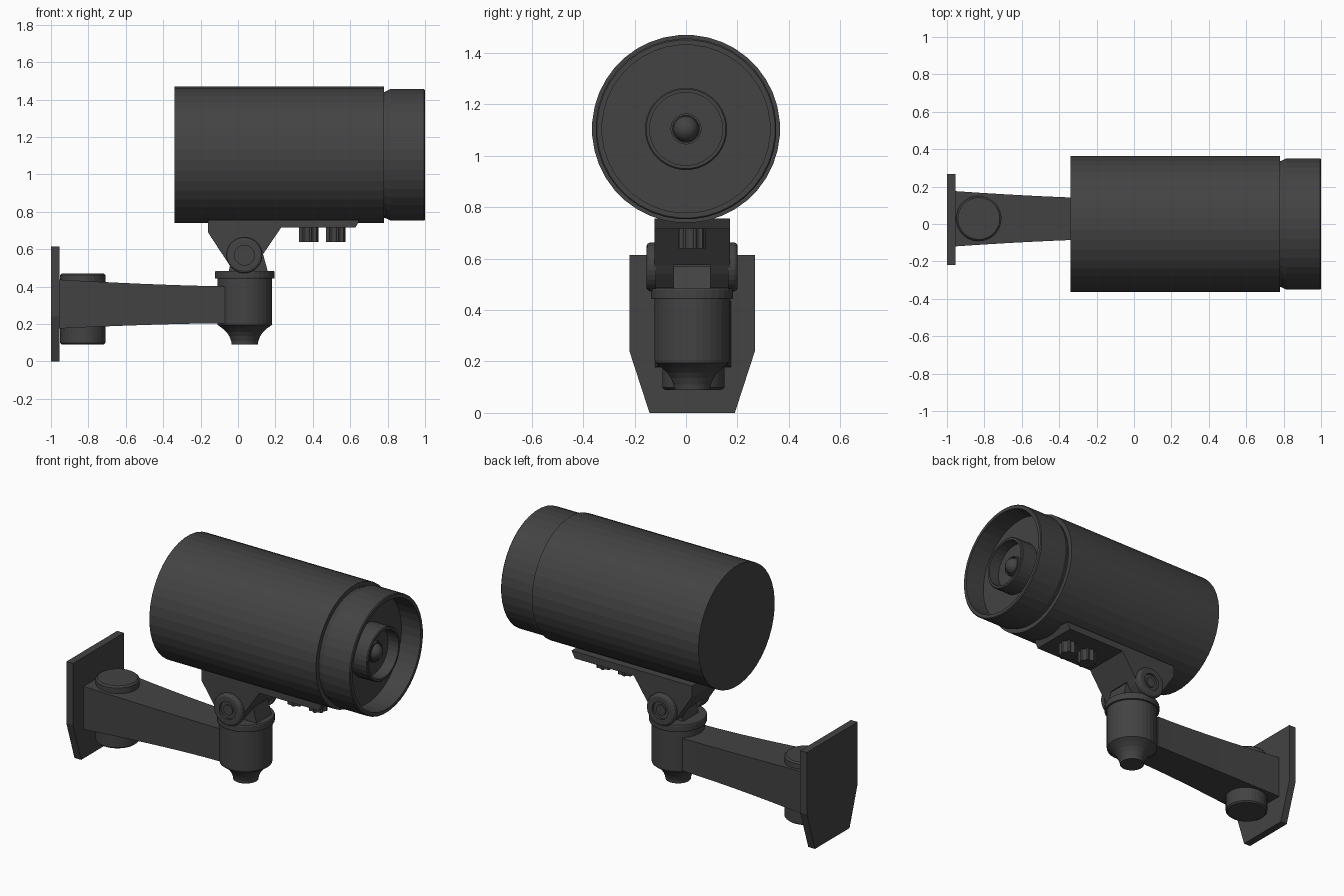
import bpy, bmesh, math
from mathutils import Vector

if "Cube" in bpy.data.objects:
    bpy.data.objects.remove(bpy.data.objects["Cube"])

MAT = bpy.data.materials.new("charcoal grey")
MAT.diffuse_color = (0.056, 0.056, 0.056, 1)
MAT.use_nodes = True
MAT.node_tree.nodes["Principled BSDF"].inputs["Base Color"].default_value = MAT.diffuse_color
CY = 0.024   # the mount sits slightly off the camera axis


def finish(bm, name):
    bmesh.ops.recalc_face_normals(bm, faces=bm.faces)
    me = bpy.data.meshes.new(name)
    bm.to_mesh(me)
    bm.free()
    me.materials.append(MAT)
    ob = bpy.data.objects.new(name, me)
    bpy.context.collection.objects.link(ob)
    return ob


def skin(name, rings):
    """Bridge equal-sized point rings and cap both ends."""
    bm = bmesh.new()
    vs = [[bm.verts.new(p) for p in r] for r in rings]
    n = len(vs[0])
    for a, b in zip(vs, vs[1:]):
        for i in range(n):
            j = (i + 1) % n
            bm.faces.new((a[i], a[j], b[j], b[i]))
    bm.faces.new(vs[0])
    bm.faces.new(vs[-1])
    return finish(bm, name)


def lathe(name, profile, axis, centre, n=32, radial=lambda i: 1.0):
    """Turn (radius, height) pairs around the given axis."""
    rings = []
    for r, h in profile:
        ring = []
        for i in range(n):
            t = 2 * math.pi * (i + 0.5) / n
            a, b = r * radial(i) * math.cos(t), r * radial(i) * math.sin(t)
            p = {"x": (h, a, b), "y": (a, h, b), "z": (a, b, h)}[axis]
            ring.append(Vector(p) + Vector(centre))
        rings.append(ring)
    return skin(name, rings)


def prism_y(name, pts, y0, y1):
    return skin(name, [[(x, y, z) for x, z in pts] for y in (y0, y1)])


# Camera housing
lathe("camera_body", [(0.366, -0.34), (0.366, 0.78), (0.33, 0.78), (0.33, 0.77)],
      "x", (0, 0, 1.105), 40)

# Front hood with recessed face
lathe("front_hood", [(0.338, 0.775), (0.338, 0.785), (0.352, 0.815), (0.352, 0.995),
                     (0.347, 1.0), (0.327, 1.0), (0.327, 0.87)],
      "x", (0, 0, 1.105), 40)

# Lens barrel, collar and glass
lathe("lens_barrel", [(0.16, 0.865), (0.16, 0.975), (0.155, 0.98), (0.142, 0.98),
                      (0.142, 0.91), (0.06, 0.91), (0.06, 0.93), (0.052, 0.93), (0.052, 0.915)],
      "x", (0, 0, 1.105), 32)
bm = bmesh.new()
bmesh.ops.create_uvsphere(bm, u_segments=20, v_segments=12, radius=0.05)
bmesh.ops.translate(bm, verts=bm.verts, vec=(0.915, 0, 1.105))
for f in bm.faces:
    f.smooth = True
finish(bm, "lens_glass")

# Wall plate with tapered lower corners
outline = [(-0.244, 0.615), (0.244, 0.615), (0.244, 0.24), (0.166, 0), (-0.166, 0), (-0.244, 0.24)]
skin("wall_plate", [[(x, CY + y, z) for y, z in outline] for x in (-1.0, -0.955)])

# Tapered arm
rings = []
for k in range(11):
    t = 1 - k / 10
    x = -0.07 - 0.89 * t
    hy, hz = 0.107 + 0.041 * t ** 1.5, 0.099 + 0.032 * t ** 1.5
    zc = 0.303 + 0.004 * t
    rings.append([(x, CY + 0.004 + sy * hy, zc + sz * hz)
                  for sy, sz in ((-1, -1), (1, -1), (1, 1), (-1, 1))])
skin("arm", rings)

# Round boss at the wall end
lathe("wall_boss", [(0.112, 0.09), (0.121, 0.098), (0.121, 0.461), (0.112, 0.47)],
      "z", (-0.83, CY + 0.005, 0), 32)

# Swivel post with flange and concave foot
lathe("swivel_post", [(0.07, 0.09), (0.073, 0.11), (0.083, 0.135), (0.098, 0.157), (0.12, 0.177),
                      (0.145, 0.195), (0.147, 0.205), (0.147, 0.443), (0.158, 0.443),
                      (0.16, 0.448), (0.16, 0.478), (0.157, 0.484)],
      "z", (0.036, CY, 0), 32)

# Lug between the bracket ears
prism_y("pivot_lug", [(-0.05, 0.48), (0.16, 0.48), (0.135, 0.57), (-0.03, 0.57)],
        CY - 0.072, CY + 0.072)

# Tilt bracket: top plate and slanted ears
prism_y("bracket_plate", [(-0.16, 0.757), (0.65, 0.757), (0.628, 0.715), (-0.16, 0.715)],
        CY - 0.147, CY + 0.147)
ear = [(-0.16, 0.72), (-0.16, 0.69), (-0.045, 0.515), (0.0, 0.486),
       (0.07, 0.486), (0.115, 0.54), (0.135, 0.575), (0.23, 0.715), (0.23, 0.72)]
for side in (-1, 1):
    prism_y("bracket_ear", ear, CY + side * 0.072, CY + side * 0.147)
block = [(-0.16, 0.72), (-0.16, 0.69), (-0.085, 0.575), (0.135, 0.575), (0.23, 0.715), (0.23, 0.72)]
prism_y("bracket_core", block, CY - 0.073, CY + 0.073)

# Pivot bolts on both sides
for side in (-1, 1):
    prof = [(0.096, 0.14), (0.096, 0.164), (0.091, 0.173), (0.083, 0.177), (0.053, 0.177),
            (0.053, 0.162), (0.031, 0.162), (0.031, 0.17)]
    lathe("pivot_bolt", [(r, side * h) for r, h in prof], "y", (0.034, CY, 0.568), 28)

# Ribbed thumb screws under the plate
for x in (0.378, 0.522):
    lathe("thumb_screw", [(0.053, 0.64), (0.053, 0.72)], "z", (x, CY, 0), 32,
          lambda i: 1.0 if i % 4 < 2 else 0.84)
